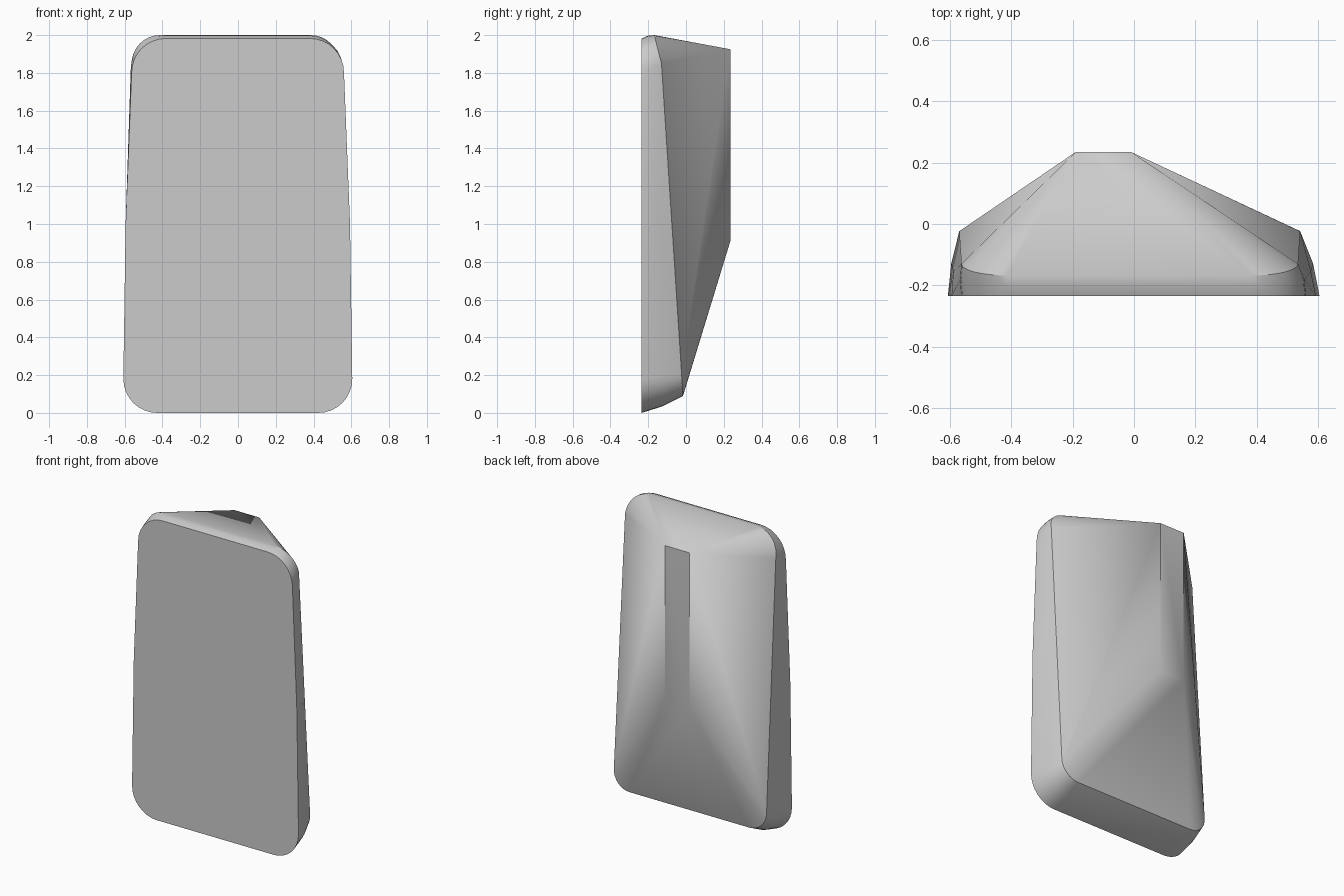
import bpy, bmesh, math

cube = bpy.data.objects.get("Cube")
if cube:
    bpy.data.objects.remove(cube)

FRONT, BACK = -0.235, 0.235


def lerp(a, b, t):
    return a + (b - a) * t


def rounded_loop(centre, half_low, half_mid, half_high, z_low, z_high, r_low, r_high, depth, steps=8):
    """Points of a tapered outline with rounded corners; depth(z) gives y."""
    points = []
    for side in (-1, 1):
        # lower corner, gentle bulge at mid height, upper corner
        for i in range(steps + 1):
            a = math.pi / 2 * i / steps
            points.append((side * (half_low - r_low + r_low * math.cos(a)),
                           z_low + r_low - r_low * math.sin(a)))
            points.append((side * (half_high - r_high + r_high * math.cos(a)),
                           z_high - r_high + r_high * math.sin(a)))
        points.append((side * half_mid, 1.0))
    return [(centre + x, depth(z), z) for x, z in points]


def rear_depth(z):
    # the rim gets thinner toward the top and drops away at the top corners
    if z < 1.85:
        return lerp(-0.01, -0.13, z / 1.85)
    return lerp(-0.13, -0.168, (z - 1.85) / 0.15)


def middle_depth(z):
    return lerp(FRONT, rear_depth(z), 0.5)


# flat front, bulging rim and rear edge of the rim
points = rounded_loop(-0.001, 0.606, 0.594, 0.562, 0, 1.982, 0.18, 0.18, lambda z: FRONT)
points += rounded_loop(-0.006, 0.590, 0.583, 0.562, 0.035, 1.997, 0.16, 0.18, middle_depth)
points += rounded_loop(-0.014, 0.556, 0.555, 0.549, 0.09, 2.0, 0.12, 0.15, rear_depth)

# narrow off-centre ridge on the back
points += [(x, BACK, z) for x in (-0.19, -0.01) for z in (0.91, 1.925)]

bm = bmesh.new()
verts = [bm.verts.new(p) for p in points]
hull = bmesh.ops.convex_hull(bm, input=verts)
unused = [v for v in bm.verts if not v.link_faces]
bmesh.ops.delete(bm, geom=unused, context='VERTS')
bmesh.ops.dissolve_limit(bm, angle_limit=math.radians(0.5), verts=bm.verts[:], edges=bm.edges[:])
bmesh.ops.recalc_face_normals(bm, faces=bm.faces[:])
mesh = bpy.data.meshes.new("faceted_shell")
bm.to_mesh(mesh)
bm.free()

shell = bpy.data.objects.new("faceted_shell", mesh)
bpy.context.collection.objects.link(shell)

# plain grey
grey = bpy.data.materials.new("plain_grey")
grey.use_nodes = True
colour = (0.6, 0.6, 0.6, 1)
grey.diffuse_color = colour
grey.node_tree.nodes["Principled BSDF"].inputs["Base Color"].default_value = colour
mesh.materials.append(grey)

# soft rim, crisp ridge
bpy.ops.object.select_all(action='DESELECT')
shell.select_set(True)
bpy.context.view_layer.objects.active = shell
bpy.ops.object.shade_smooth_by_angle(angle=math.radians(20))
